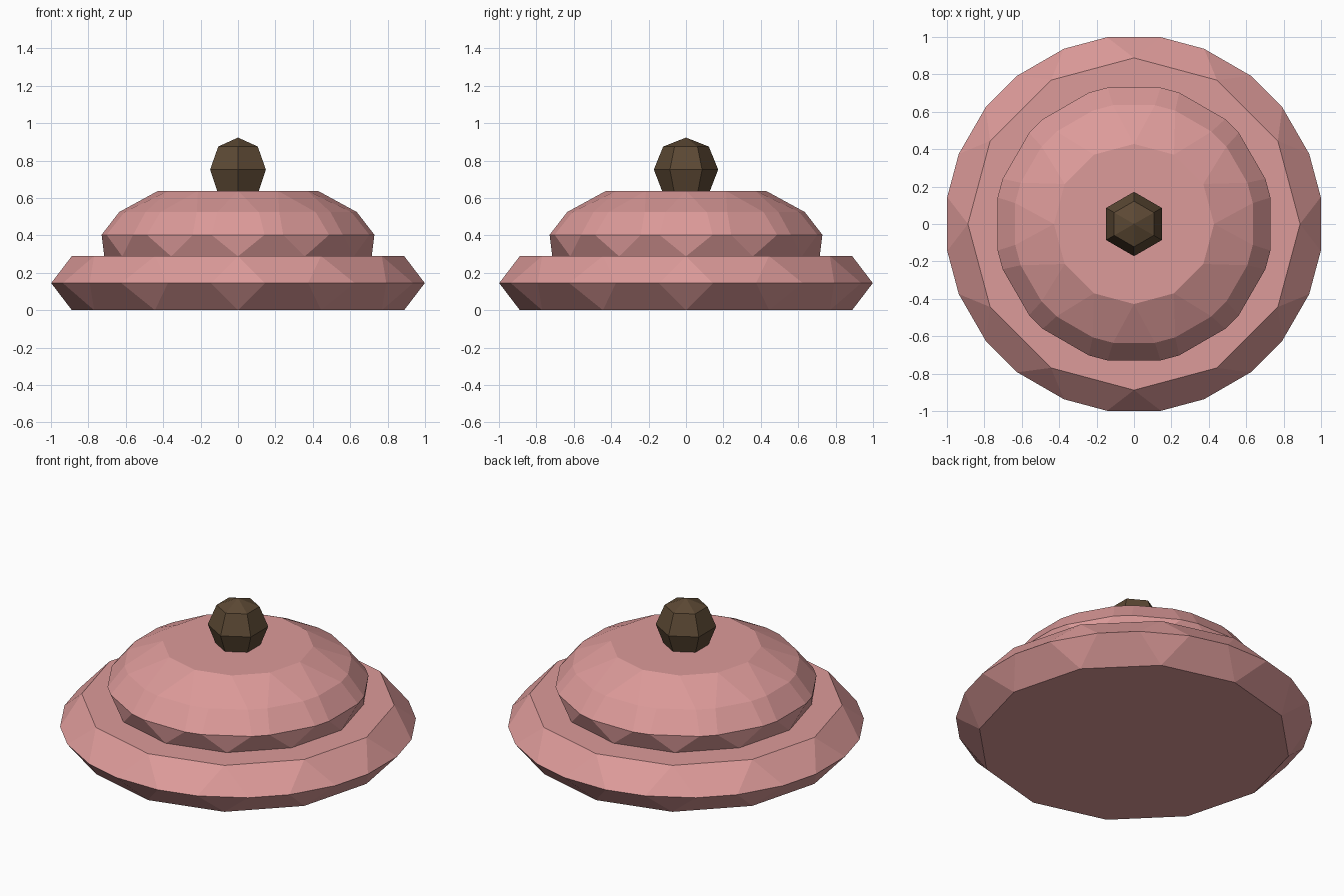
import bpy, bmesh, math

if "Cube" in bpy.data.objects:
    bpy.data.objects.remove(bpy.data.objects["Cube"])


def material(name, rgb):
    m = bpy.data.materials.new(name)
    m.diffuse_color = (*rgb, 1)
    m.use_nodes = True
    m.node_tree.nodes["Principled BSDF"].inputs["Base Color"].default_value = m.diffuse_color
    return m


def ring(bm, radius, z, count, half=None, turn=0):
    """Ring of verts; with half set, each corner becomes a pair at +-half degrees."""
    offsets = [0] if half is None else [-half, half]
    verts = []
    for i in range(count):
        for o in offsets:
            a = math.radians(turn + i * 360 / count + o)
            verts.append(bm.verts.new((radius * math.cos(a), radius * math.sin(a), z)))
    return verts


def bridge(bm, low, high):
    """Join two rings; a ring with twice the corners fans triangles to the other."""
    if len(low) == len(high):
        n = len(low)
        for i in range(n):
            j = (i + 1) % n
            bm.faces.new((low[i], low[j], high[j], high[i]))
        return
    few, many = sorted((low, high), key=len)
    n = len(few)
    for i in range(n):
        j = (i + 1) % n
        a, b, c = many[2 * i], many[2 * i + 1], many[2 * j]
        bm.faces.new((few[i], a, b))
        bm.faces.new((few[i], b, c, few[j]))


def part(name, mat, count, levels, turn=0, tip=None):
    bm = bmesh.new()
    rings = [ring(bm, r, z, count, half, turn) for r, z, half in levels]
    for low, high in zip(rings, rings[1:]):
        bridge(bm, low, high)
    bm.faces.new(rings[0])
    if tip is None:
        bm.faces.new(rings[-1])
    else:
        top = bm.verts.new((0, 0, tip))
        for i, v in enumerate(rings[-1]):
            bm.faces.new((v, rings[-1][(i + 1) % count], top))
    bmesh.ops.recalc_face_normals(bm, faces=bm.faces)
    mesh = bpy.data.meshes.new(name)
    bm.to_mesh(mesh)
    bm.free()
    mesh.materials.append(mat)
    obj = bpy.data.objects.new(name, mesh)
    bpy.context.collection.objects.link(obj)


pink = material("dusty pink", (0.72, 0.325, 0.32))
brown = material("dark brown", (0.107, 0.066, 0.034))

# wide base disc with a faceted rim
part("base_disc", pink, 12, [(0.888, 0, None), (1.009, 0.145, 8.2), (0.888, 0.29, None)])
# domed upper tier
part("dome", pink, 12, [(0.715, 0.288, None), (0.743, 0.403, 11), (0.645, 0.525, 10),
                        (0.428, 0.638, None)])
# six-sided knob
part("knob", brown, 6, [(0.125, 0.63, None), (0.172, 0.752, None), (0.122, 0.875, None)],
     turn=30, tip=0.923)
